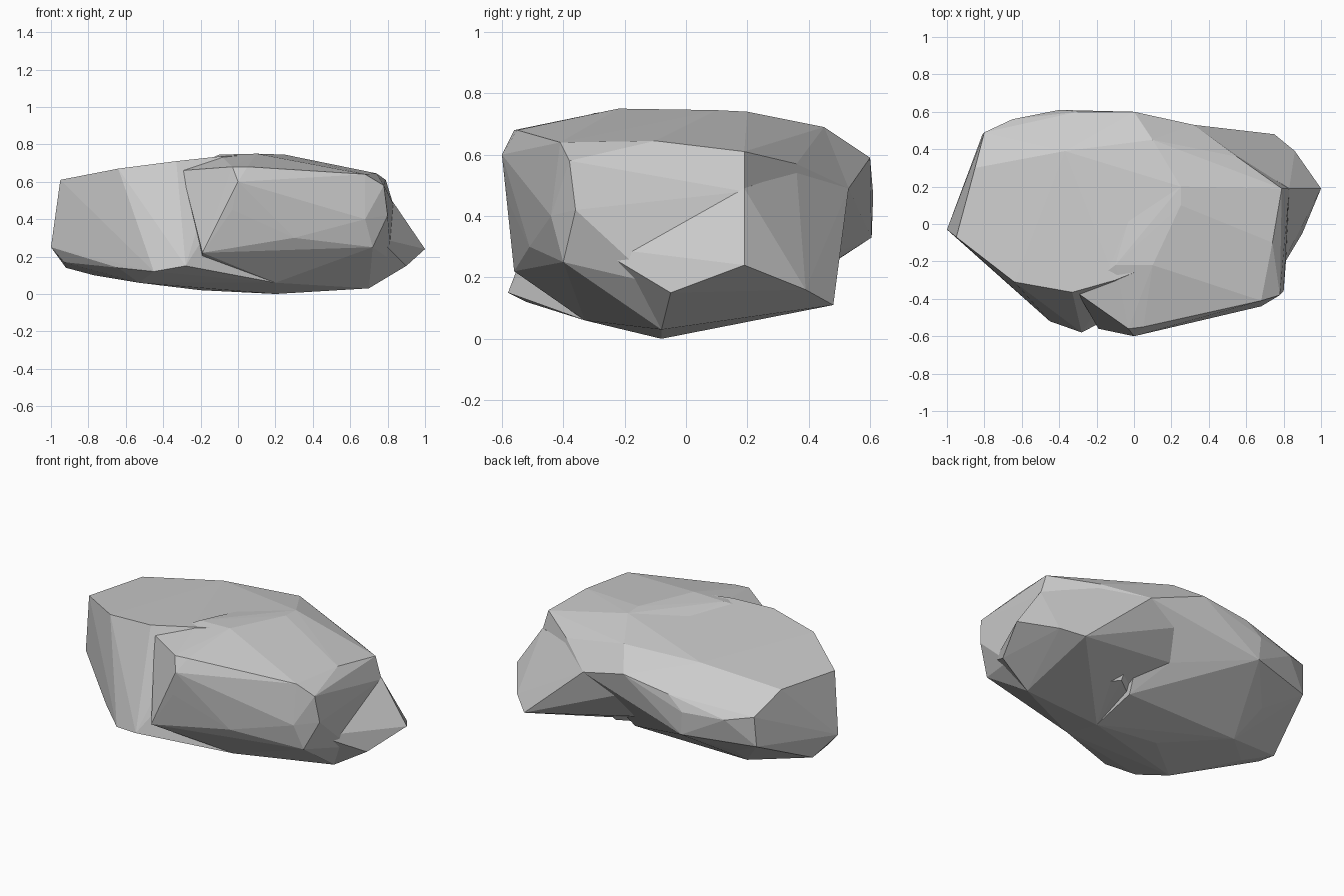
import bpy, bmesh

def chunk(name, points):
    """Flat-faced rock lump: convex hull around a few corner points."""
    bm = bmesh.new()
    for p in points:
        bm.verts.new(p)
    res = bmesh.ops.convex_hull(bm, input=bm.verts)
    junk = {v for v in res["geom_interior"] + res["geom_unused"]
            if isinstance(v, bmesh.types.BMVert)}
    bmesh.ops.delete(bm, geom=list(junk), context='VERTS')
    bmesh.ops.recalc_face_normals(bm, faces=bm.faces)
    me = bpy.data.meshes.new(name)
    bm.to_mesh(me)
    bm.free()
    ob = bpy.data.objects.new(name, me)
    bpy.context.collection.objects.link(ob)
    return ob

# Left and back mass, with the low front ledge
rock = chunk("rock", [
    (-1, -.03, .25), (-.95, -.07, .61), (-.93, -.04, .17), (-.92, .1, .14),
    (-.85, .3, .61), (-.8, .49, .5), (-.81, .48, .32), (-.65, .56, .47),
    (-.4, .61, .47), (-.39, .605, .33), (0, .6, .59), (-.3, .6, .55),
    (.32, .53, .49), (-.37, .39, .68), (.1, .45, .69), (-.64, -.31, .67),
    (-.33, -.365, .71), (-.1, -.3, .735), (.25, .2, .74), (.1, -.22, .745),
    (-.77, 0, .1), (-.53, -.33, .06), (-.2, -.05, .02), (.2, -.08, 0),
    (-.55, .2, .065), (-.6, .38, .2), (.07, .39, .235), (.2, .2, .07),
    (-.28, -.58, .15), (-.45, -.52, .12), (-.64, -.35, .14),
    (.2, -.33, .06)])

# Front right mass with the blunt spine
front = chunk("front_mass", [
    (0, -.6, .6), (-.03, -.56, .68), (-.03, -.58, .45), (-.13, -.565, .34),
    (-.3, -.37, .66), (.05, -.55, .68), (.68, -.41, .64), (.78, -.38, .58),
    (.68, -.44, .4), (.8, -.36, .42), (.72, -.4, .25), (.3, -.51, .3),
    (-.1, -.22, .745), (.1, -.22, .75), (.25, .1, .745), (.25, .2, .74),
    (.1, .45, .69), (.79, .19, .61), (.74, -.1, .645), (.83, .19, .48),
    (.2, -.08, 0), (.7, -.08, .03), (.2, -.33, .06), (.82, -.1, .18),
    (.55, .36, .57), (.32, .53, .49), (.3, .25, .1), (-.2, -.1, .05),
    (-.19, -.56, .22)])

# Right point, sloping back to a low rear corner
right = chunk("right_point", [
    (1, .19, .24), (.9, -.05, .15), (.82, -.1, .3), (.83, .19, .49),
    (.75, .48, .11), (.86, .39, .16), (.32, .53, .49), (.55, .36, .55),
    (.07, .39, .235), (.7, -.08, .03), (.2, -.08, 0), (.3, .1, .5),
    (.75, -.3, .3), (.1, .5, .4)])

# Fuse the lumps into one stone
for other in (front, right):
    m = rock.modifiers.new("fuse", 'BOOLEAN')
    m.operation = 'UNION'
    m.solver = 'EXACT'
    m.object = other
dg = bpy.context.evaluated_depsgraph_get()
fused = bpy.data.meshes.new_from_object(rock.evaluated_get(dg))
rock.modifiers.clear()
rock.data = fused
for other in (front, right):
    bpy.data.objects.remove(other, do_unlink=True)
